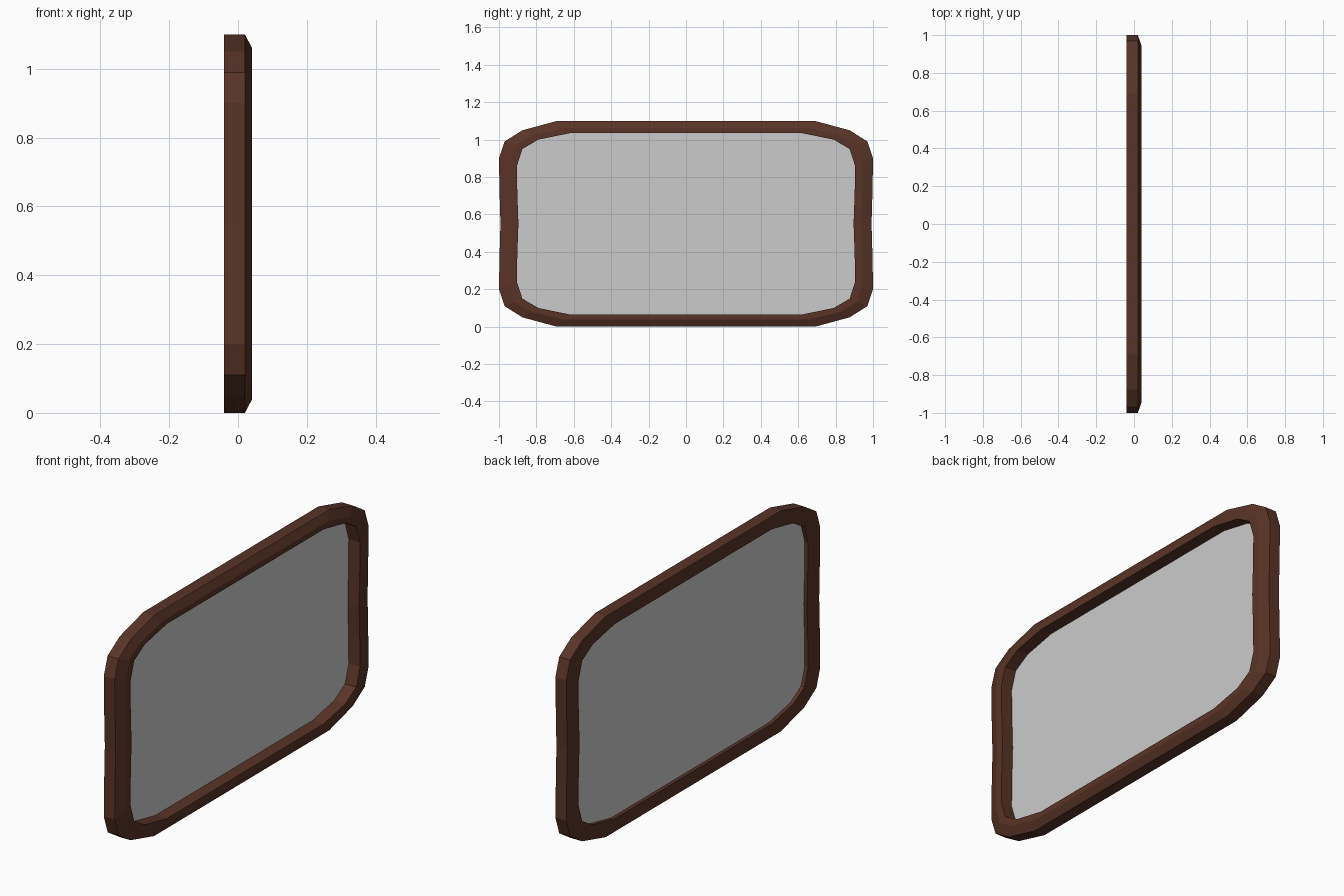
import bpy, bmesh

if "Cube" in bpy.data.objects:
    bpy.data.objects.remove(bpy.data.objects["Cube"])

MID_Z = 0.55
# Quarter outlines (y, height above the middle), from side centre to top bar
OUTER = [(0.992, 0.0), (0.997, 0.17), (1.0, 0.35), (0.97, 0.44), (0.875, 0.50), (0.69, 0.55)]
INNER = [(0.896, 0.0), (0.902, 0.17), (0.904, 0.31), (0.875, 0.40), (0.79, 0.45), (0.62, 0.485)]


def full_loop(quarter):
    """Mirror a quarter outline into a closed loop, counter-clockwise seen from +x."""
    top = quarter + [(-y, z) for y, z in reversed(quarter)]
    bottom = [(-y, -z) for y, z in quarter[1:]] + [(y, -z) for y, z in reversed(quarter[1:])]
    return top + bottom


def blend(t):
    return [(a[0] + (b[0] - a[0]) * t, a[1] + (b[1] - a[1]) * t) for a, b in zip(OUTER, INNER)]


def add_ring(bm, quarter, x):
    return [bm.verts.new((x, y, z + MID_Z)) for y, z in full_loop(quarter)]


def finish(bm, name, color=None):
    mesh = bpy.data.meshes.new(name)
    bm.to_mesh(mesh)
    bm.free()
    obj = bpy.data.objects.new(name, mesh)
    bpy.context.collection.objects.link(obj)
    if color:
        mat = bpy.data.materials.new(name + "_colour")
        mat.diffuse_color = color
        mat.use_nodes = True
        mat.node_tree.nodes["Principled BSDF"].inputs["Base Color"].default_value = mat.diffuse_color
        mesh.materials.append(mat)
    return obj


# Frame: chamfered cross-section swept round the outline
bm = bmesh.new()
section = [(OUTER, -0.04), (OUTER, 0.02), (blend(0.58), 0.04), (INNER, 0.04), (INNER, -0.04)]
rings = [add_ring(bm, q, x) for q, x in section]
count = len(rings[0])
for r, ring in enumerate(rings):
    nxt = rings[(r + 1) % len(rings)]
    for i in range(count):
        j = (i + 1) % count
        bm.faces.new((ring[i], ring[j], nxt[j], nxt[i]))
bmesh.ops.recalc_face_normals(bm, faces=bm.faces)
finish(bm, "frame", (0.10, 0.034, 0.02, 1.0))

# Pane: one flat sheet set into the opening
bm = bmesh.new()
bm.faces.new(add_ring(bm, INNER, -0.022))
finish(bm, "pane")
